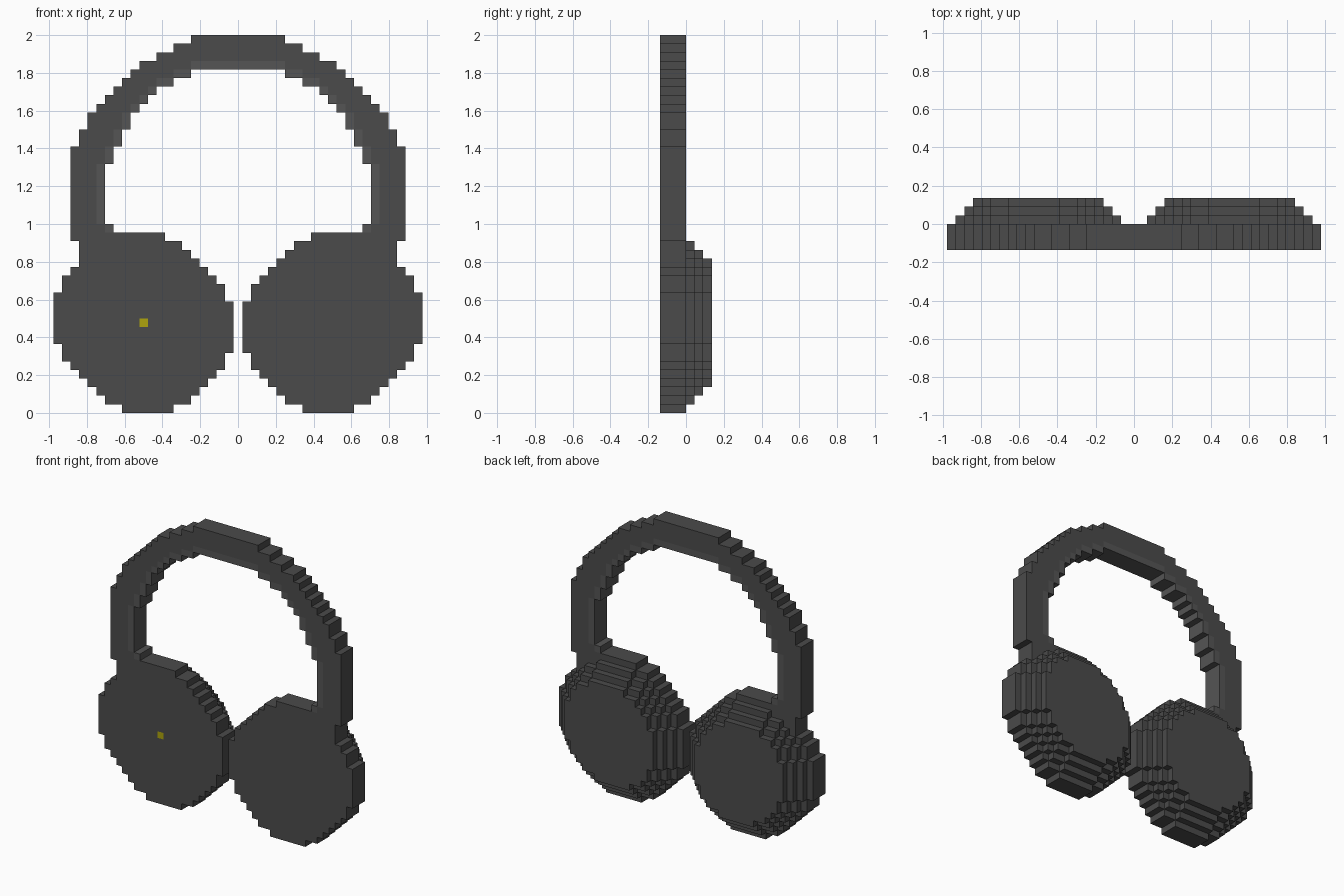
import bpy, bmesh

if "Cube" in bpy.data.objects:
    bpy.data.objects.remove(bpy.data.objects["Cube"])

S = 2 / 44            # voxel size
W = 43                # columns across


def material(name, rgb):
    m = bpy.data.materials.new(name)
    m.diffuse_color = (*rgb, 1)
    m.use_nodes = True
    m.node_tree.nodes["Principled BSDF"].inputs["Base Color"].default_value = m.diffuse_color
    return m


DARK = material("dark_shell", (0.07, 0.07, 0.07))
SOFT = material("lining_grey", (0.09, 0.09, 0.09))
YELLOW = material("yellow_light", (0.42, 0.37, 0.004))


def mirror(cells):
    return {(W - 1 - c[0], *c[1:]) for c in cells}


def deep(cells, y0, y1):
    return {(i, y, k) for i, k in cells for y in range(y0, y1)}


def erode(cells):
    return {(i, k) for i, k in cells
            if {(i + 1, k), (i - 1, k), (i, k + 1), (i, k - 1)} <= cells}


# Ear cup disc: left edge per row, right edge by half-turn symmetry
left = [8, 6, 5, 4, 3, 2, 1, 1, 0, 0, 0, 0, 0, 0, 1, 1, 2, 3, 4, 5, 7]
disc = {(i, k) for k in range(21) for i in range(left[k], 21 - left[20 - k])}

# Left half of the headband: (first row, last row, outer column, inner column)
steps = [(17, 19, 3, 7), (20, 21, 2, 7), (22, 28, 2, 6), (29, 30, 2, 7),
         (31, 32, 3, 8), (33, 34, 4, 9), (35, 35, 5, 10), (36, 36, 6, 11),
         (37, 37, 7, 12), (38, 38, 8, 14), (39, 39, 9, 16), (40, 40, 10, 22),
         (41, 41, 12, 22), (42, 42, 14, 22), (43, 43, 16, 22)]
band = {(i, k) for a, b, o, n in steps for k in range(a, b + 1)
        for i in range(o, n)} - disc

# Inner lining: band cells bordering the opening
filled = band | mirror(band) | disc
lining = {(i, k) for i, k in band if k > 20
          and ((i + 1, k) not in filled or (i, k - 1) not in filled)
          and not (k < 31 and i < 5)}

# Stepped cushion behind each cup
cushion, layer = set(), disc
for y in range(3):
    layer = erode(layer)
    cushion |= deep(layer, y, y + 1)

light = {(10, -3, 10)}
cup = deep(disc, -3, 0)
shell, inner = deep(band - lining, -3, 0), deep(lining, -3, 0)
parts = {
    "headband": (shell | mirror(shell), DARK),
    "headband_lining": (inner | mirror(inner), SOFT),
    "ear_cup_left": (cup - light, DARK),
    "ear_cup_right": (mirror(cup), DARK),
    "cushion_left": (cushion, DARK),
    "cushion_right": (mirror(cushion), DARK),
    "status_light": (light, YELLOW),
}
solid = set().union(*(c for c, _ in parts.values()))

# Face corners for each of the six directions, counter-clockwise from outside
SIDES = {}
for axis in range(3):
    u, v = (axis + 1) % 3, (axis + 2) % 3
    for sign in (1, -1):
        ring = []
        for a, b in ((0, 0), (1, 0), (1, 1), (0, 1))[::sign]:
            p = [0, 0, 0]
            p[axis], p[u], p[v] = (sign + 1) // 2, a, b
            ring.append(p)
        d = [0, 0, 0]
        d[axis] = sign
        SIDES[tuple(d)] = ring


def build(name, cells, mat):
    """Make a mesh from only the exposed faces of the cells."""
    bm = bmesh.new()
    for c in sorted(cells):
        for d, ring in SIDES.items():
            if tuple(c[n] + d[n] for n in range(3)) in solid:
                continue
            bm.faces.new([bm.verts.new(((c[0] + p[0] - W / 2) * S,
                                        (c[1] + p[1]) * S,
                                        (c[2] + p[2]) * S)) for p in ring])
    bmesh.ops.remove_doubles(bm, verts=bm.verts[:], dist=1e-4)
    bmesh.ops.dissolve_limit(bm, angle_limit=0.02, verts=bm.verts[:],
                             edges=bm.edges[:])
    me = bpy.data.meshes.new(name)
    bm.to_mesh(me)
    bm.free()
    me.materials.append(mat)
    bpy.context.collection.objects.link(bpy.data.objects.new(name, me))


for name, (cells, mat) in parts.items():
    build(name, cells, mat)
